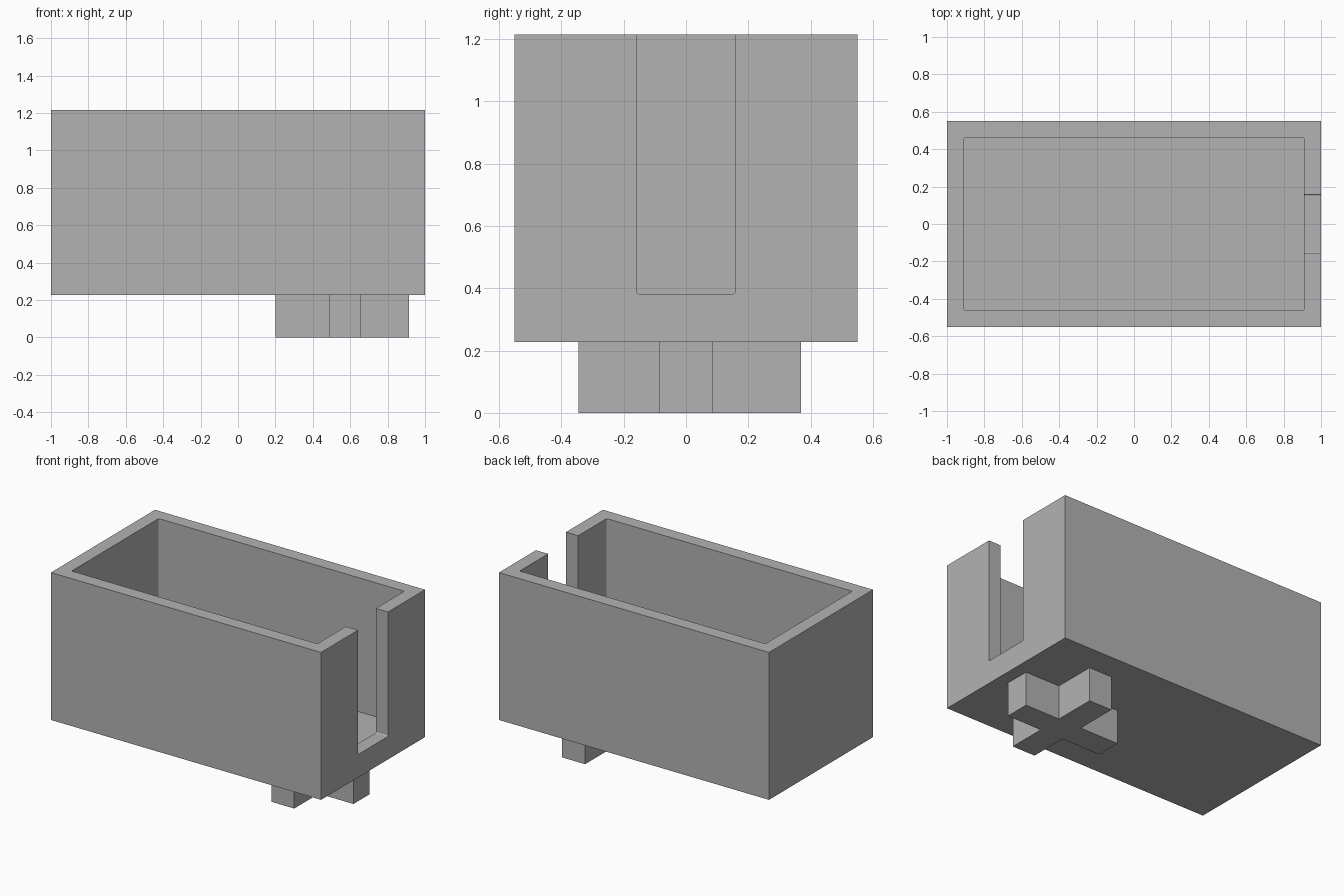
import bpy
import bmesh

if "Cube" in bpy.data.objects:
    bpy.data.objects.remove(bpy.data.objects["Cube"], do_unlink=True)

grey = bpy.data.materials.new("plain_grey")
grey.use_nodes = True
grey.diffuse_color = (0.45, 0.45, 0.45, 1)
for node in grey.node_tree.nodes:
    if node.type == 'BSDF_PRINCIPLED':
        node.inputs["Base Color"].default_value = grey.diffuse_color


def add_object(name, bm):
    bmesh.ops.recalc_face_normals(bm, faces=bm.faces)
    mesh = bpy.data.meshes.new(name)
    bm.to_mesh(mesh)
    bm.free()
    mesh.materials.append(grey)
    obj = bpy.data.objects.new(name, mesh)
    bpy.context.collection.objects.link(obj)
    return obj


def block(name, low, high, round_axis=None, radius=0.008):
    """Box between two corners, optionally rounded along one axis."""
    bm = bmesh.new()
    bmesh.ops.create_cube(bm, size=1)
    for v in bm.verts:
        v.co = [h if c > 0 else l for c, l, h in zip(v.co, low, high)]
    if round_axis is not None:
        edges = [e for e in bm.edges
                 if abs(e.verts[0].co[round_axis] - e.verts[1].co[round_axis]) > 1e-4]
        bmesh.ops.bevel(bm, geom=edges, offset=radius, segments=3,
                        profile=0.5, affect='EDGES')
    return add_object(name, bm)


def carve(target, cutter):
    cutter.hide_render = True
    mod = target.modifiers.new("cut", 'BOOLEAN')
    mod.operation = 'DIFFERENCE'
    mod.solver = 'EXACT'
    mod.object = cutter
    bpy.context.view_layer.objects.active = target
    bpy.ops.object.modifier_apply(modifier=mod.name)
    bpy.data.objects.remove(cutter, do_unlink=True)


# Open-topped box: hollow interior and a tall slot in the +x wall
BASE, TOP, WALL = 0.228, 1.215, 0.09
box = block("box_shell", (-1, -0.55, BASE), (1, 0.55, TOP))
carve(box, block("interior_cutter", (-0.91, -0.46, BASE + WALL),
                 (0.91, 0.46, TOP + 0.3), round_axis=2))
carve(box, block("slot_cutter", (0.8, -0.159, 0.382),
                 (1.2, 0.159, TOP + 0.3), round_axis=0))

# Cross-shaped peg beneath the box, one extruded outline
X0, X1, X2, X3 = 0.2, 0.488, 0.658, 0.915
Y0, Y1, Y2, Y3 = -0.345, -0.085, 0.085, 0.37
outline = [(X1, Y0), (X2, Y0), (X2, Y1), (X3, Y1), (X3, Y2), (X2, Y2),
           (X2, Y3), (X1, Y3), (X1, Y2), (X0, Y2), (X0, Y1), (X1, Y1)]
bm = bmesh.new()
face = bm.faces.new([bm.verts.new((x, y, 0)) for x, y in outline])
sides = bmesh.ops.extrude_face_region(bm, geom=[face])
bmesh.ops.translate(bm, vec=(0, 0, BASE + 0.01),
                    verts=[g for g in sides["geom"] if isinstance(g, bmesh.types.BMVert)])
# Close the bottom if the extrusion consumed the starting face
bmesh.ops.holes_fill(bm, edges=[e for e in bm.edges if e.is_boundary], sides=0)
add_object("cross_peg", bm)
